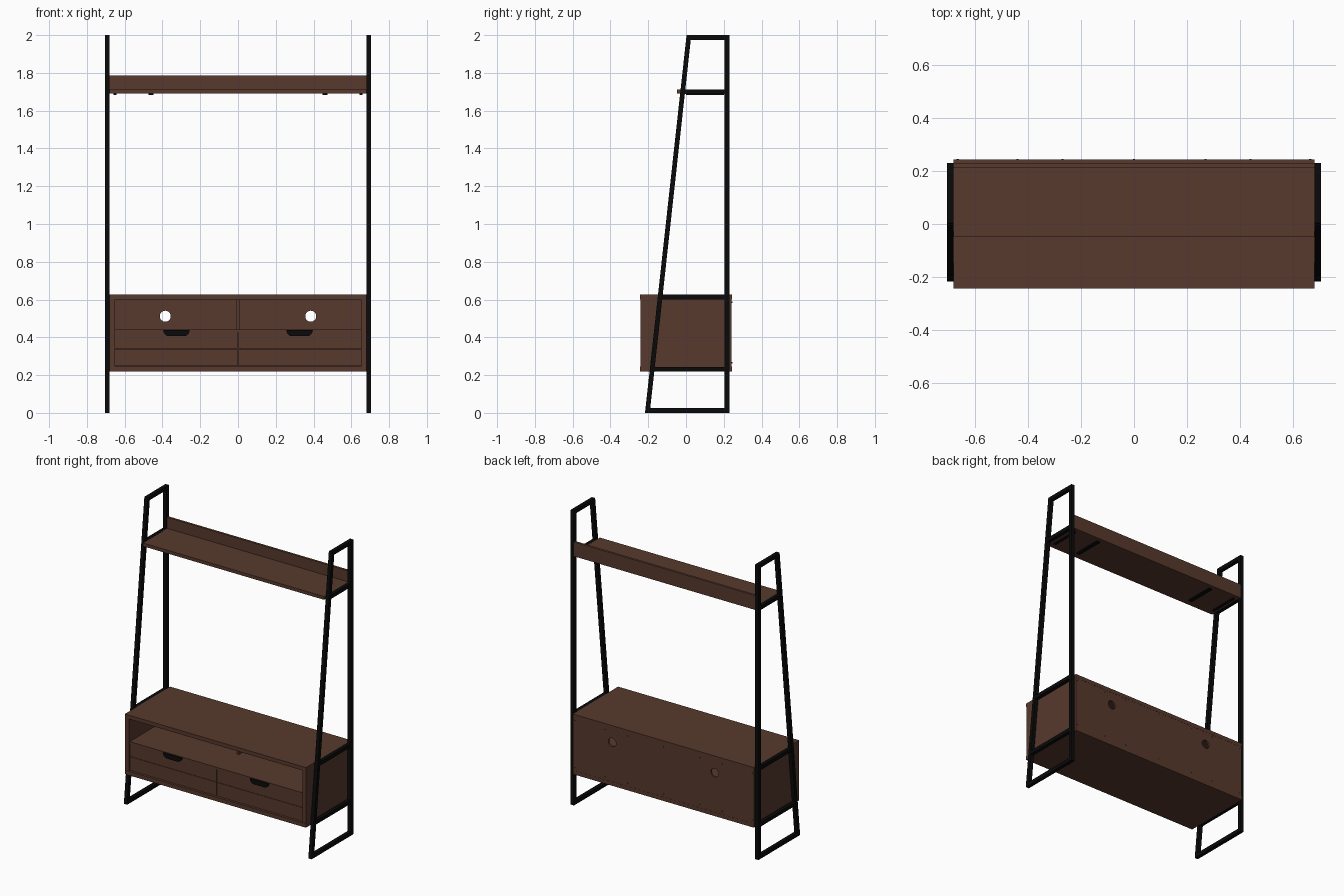
import bpy, bmesh, math

if "Cube" in bpy.data.objects:
    bpy.data.objects.remove(bpy.data.objects["Cube"])


def material(name, rgb):
    m = bpy.data.materials.new(name)
    m.diffuse_color = (*rgb, 1)
    m.use_nodes = True
    m.node_tree.nodes["Principled BSDF"].inputs["Base Color"].default_value = m.diffuse_color
    return m


WOOD = material("walnut_brown", (0.095, 0.041, 0.026))
METAL = material("black_metal", (0.003, 0.003, 0.003))


def prism(name, pts, a, b, axis, mat):
    """Extrude a 2D outline along x (pts = y,z) or along y (pts = x,z)."""
    bm = bmesh.new()
    place = (lambda p, d: (d, p[0], p[1])) if axis == "x" else (lambda p, d: (p[0], d, p[1]))
    face = bm.faces.new([bm.verts.new(place(p, a)) for p in pts])
    ext = bmesh.ops.extrude_face_region(bm, geom=[face])
    move = (b - a, 0, 0) if axis == "x" else (0, b - a, 0)
    bmesh.ops.translate(bm, vec=move, verts=[v for v in ext["geom"] if isinstance(v, bmesh.types.BMVert)])
    bmesh.ops.recalc_face_normals(bm, faces=bm.faces)
    me = bpy.data.meshes.new(name)
    bm.to_mesh(me)
    bm.free()
    me.materials.append(mat)
    ob = bpy.data.objects.new(name, me)
    bpy.context.collection.objects.link(ob)
    return ob


def box(name, x, y, z, mat=WOOD):
    return prism(name, [(y[0], z[0]), (y[1], z[0]), (y[1], z[1]), (y[0], z[1])], *x, "x", mat)


def disc(cx, cz, r, n):
    return [(cx + r * math.cos(2 * math.pi * i / n), cz + r * math.sin(2 * math.pi * i / n)) for i in range(n)]


def leg_y(z):
    return -0.217 + 0.11 * z


T = 0.025            # tube size
BACK = 0.23          # rear face of the frame
W = 0.68             # half width between the frames

for s, side in ((-1, "left"), (1, "right")):
    x = sorted((s * W, s * (W + T)))
    # trapezoid side frame
    box(f"{side}_rear_post", x, (BACK - T, BACK), (0, 2), METAL)
    prism(f"{side}_sloped_leg", [(leg_y(0), 0), (leg_y(0) + T, 0), (leg_y(2) + T, 2), (leg_y(2), 2)],
          *x, "x", METAL)
    for part, z in (("foot", 0), ("lower_rail", 0.218), ("upper_rail", 0.601),
                    ("shelf_rail", 1.688), ("top_rail", 1.975)):
        y0, y1 = leg_y(z) + T / 2, leg_y(z + T) + T / 2
        prism(f"{side}_{part}", [(y0, z), (BACK - T, z), (BACK - T, z + T), (y1, z + T)], *x, "x", METAL)
    # cabinet side panel
    box(f"{side}_side_panel", sorted((s * W, s * (W - 0.028))), (-0.24, 0.232), (0.245, 0.6))
    # support bars under the wall shelf
    for xc, hw in ((0.46, 0.013), (0.65, 0.008)):
        box(f"{side}_shelf_support", (s * xc - hw, s * xc + hw), (0.0, 0.2), (1.682, 1.69), METAL)

    # drawer: two-board front, box behind, cup pull
    xa, xb = sorted((s * 0.0015, s * 0.65))
    box(f"{side}_drawer_lower_board", (xa, xb), (-0.23, -0.21), (0.247, 0.3395))
    box(f"{side}_drawer_upper_board", (xa, xb), (-0.23, -0.21), (0.3415, 0.44))
    box(f"{side}_drawer_box", (xa + 0.01, xb - 0.01), (-0.21, 0.2), (0.25, 0.42))
    c, hw, r = s * 0.326, 0.07, 0.032
    arc = [math.radians(a) for a in range(0, 91, 15)]
    pull = [(c + hw - r + r * math.cos(a), 0.438 - r * math.sin(a)) for a in arc]
    pull += [(c - hw + r - r * math.sin(a), 0.438 - r * math.cos(a)) for a in arc]
    prism(f"{side}_drawer_pull", pull, -0.24, -0.229, "y", METAL)

# cabinet carcass
box("cabinet_top", (-W, W), (-0.243, 0.243), (0.6, 0.626))
box("cabinet_bottom", (-W, W), (-0.243, 0.243), (0.218, 0.245))
box("cabinet_shelf", (-W + 0.028, W - 0.028), (-0.23, 0.232), (0.425, 0.441))
box("cabinet_divider", (-0.007, 0.007), (0.0, 0.232), (0.441, 0.6))

# back panel with two cable holes
back = box("cabinet_back", (-W, W), (0.23, 0.242), (0.245, 0.6))
for s in (-1, 1):
    cutter = prism("cable_hole_cutter", disc(s * 0.385, 0.512, 0.029, 32), 0.2, 0.27, "y", WOOD)
    cutter.hide_render = True
    cutter.hide_set(True)
    mod = back.modifiers.new("cable_hole", "BOOLEAN")
    mod.operation = "DIFFERENCE"
    mod.solver = "EXACT"
    mod.object = cutter

# small screws along the back panel
for z in (0.265, 0.585):
    for xs in (-0.665, -0.44, -0.27, 0, 0.27, 0.44, 0.665):
        prism("back_screw", disc(xs, z, 0.004, 8), 0.24, 0.245, "y", WOOD)

# upper shelf with raised back lip
box("upper_shelf", (-W, W), (-0.048, 0.228), (1.69, 1.712))
box("upper_shelf_lip", (-W, W), (0.212, 0.228), (1.712, 1.787))
